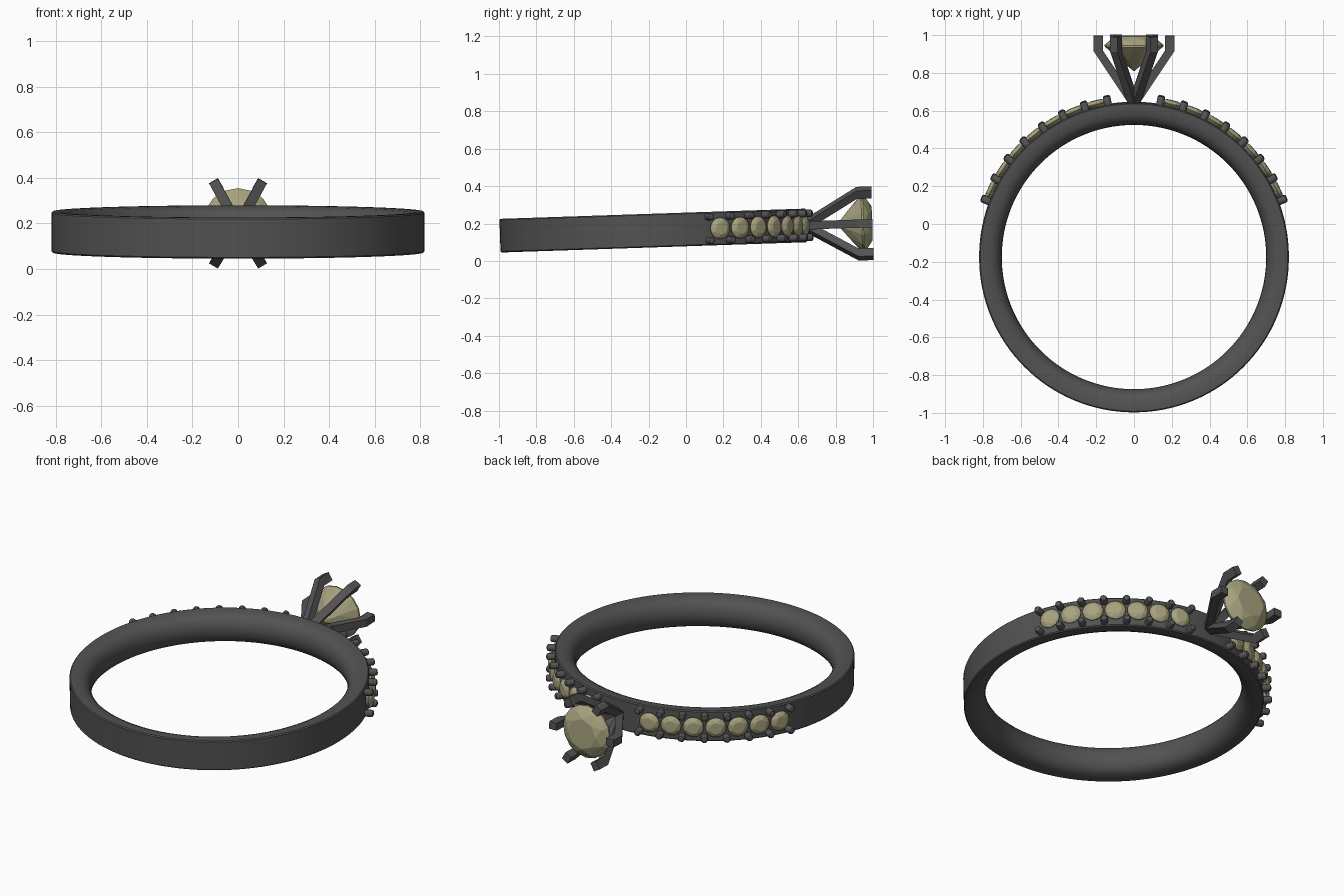
import bpy, bmesh
from math import radians, sin, cos, pi
from mathutils import Matrix, Vector

cube = bpy.data.objects.get("Cube")
if cube:
    bpy.data.objects.remove(cube)


def material(name, rgb, rough):
    m = bpy.data.materials.new(name)
    m.diffuse_color = (*rgb, 1)
    m.use_nodes = True
    node = m.node_tree.nodes["Principled BSDF"]
    node.inputs["Base Color"].default_value = (*rgb, 1)
    node.inputs["Roughness"].default_value = rough
    return m


METAL = material("dark grey metal", (0.085, 0.085, 0.085), 0.5)
STONE = material("pale yellow stone", (0.39, 0.365, 0.21), 0.4)

# The whole ring leans slightly about its centre
TILT = Matrix.Translation((0, -0.175, 0.1625)) @ Matrix.Rotation(radians(1.92), 4, 'X')


def to_mesh(bm, name, mat):
    bmesh.ops.recalc_face_normals(bm, faces=bm.faces)
    me = bpy.data.meshes.new(name)
    bm.to_mesh(me)
    bm.free()
    me.materials.append(mat)
    return me


def place(me, name, matrix, smooth=False):
    ob = bpy.data.objects.new(name, me)
    bpy.context.collection.objects.link(ob)
    ob.matrix_world = TILT @ matrix
    if smooth:
        bpy.ops.object.select_all(action='DESELECT')
        ob.select_set(True)
        bpy.context.view_layer.objects.active = ob
        bpy.ops.object.shade_smooth_by_angle(angle=radians(35))
    return ob


def outward(angle, radius, z=0):
    """Local +z points away from the ring axis, angle measured from the back."""
    return (Matrix.Rotation(-radians(angle), 4, 'Z')
            @ Matrix.Translation((0, radius, z))
            @ Matrix.Rotation(-pi / 2, 4, 'X'))


# Band: flat outside, rounded comfort-fit inside
half = [(0.82, 0.084), (0.814, 0.09), (0.785, 0.09), (0.755, 0.085),
        (0.73, 0.073), (0.712, 0.05), (0.703, 0.025)]
profile = half + [(0.70, 0)] + [(r, -z) for r, z in reversed(half)]
bm = bmesh.new()
verts = [bm.verts.new((r, 0, z)) for r, z in profile]
edges = [bm.edges.new((v, verts[i - 1])) for i, v in enumerate(verts)]
bmesh.ops.spin(bm, geom=verts + edges, cent=(0, 0, 0), axis=(0, 0, 1),
               angle=2 * pi, steps=128, use_merge=True)
bmesh.ops.remove_doubles(bm, verts=bm.verts, dist=0.0005)
place(to_mesh(bm, "band", METAL), "band", Matrix(), smooth=True)


# Brilliant-cut stone of unit girdle radius, table towards +z
def gem_mesh(name):
    bm = bmesh.new()
    rings = [(0.58, 0.33, 8, 0), (0.84, 0.2, 8, 0.5), (1, 0.03, 16, 0),
             (1, -0.03, 16, 0), (0.5, -0.5, 8, 0.5)]
    for r, z, n, shift in rings:
        for i in range(n):
            a = 2 * pi * (i + shift) / n
            bm.verts.new((r * cos(a), r * sin(a), z))
    bm.verts.new((0, 0, -0.88))
    bmesh.ops.convex_hull(bm, input=bm.verts)
    bmesh.ops.dissolve_limit(bm, angle_limit=radians(1), verts=bm.verts, edges=bm.edges)
    return to_mesh(bm, name, STONE)


gem = gem_mesh("cut_stone")
place(gem, "main_stone", outward(0, 1.12) @ Matrix.Scale(0.155, 4))


# Claw: square bar rising from the band, then straight along the stone axis
def claw_mesh():
    bm = bmesh.new()
    previous = None
    for r, z in [(0.0, 0.0), (0.19, 0.285), (0.19, 0.365)]:
        ring = [bm.verts.new((r + dx, dy, z)) for dx, dy in
                [(-0.025, -0.022), (0.025, -0.022), (0.025, 0.022), (-0.025, 0.022)]]
        if previous:
            for i in range(4):
                bm.faces.new((previous[i - 1], previous[i], ring[i], ring[i - 1]))
        else:
            bm.faces.new(ring)
        previous = ring
    bm.faces.new(previous)
    return to_mesh(bm, "claw", METAL)


claw = claw_mesh()
for i in range(6):
    place(claw, f"claw_{i + 1}", outward(0, 0.808) @ Matrix.Rotation(i * pi / 3, 4, 'Z'))


# Small bead prong: short post with a rounded tip
def bead_mesh():
    bm = bmesh.new()
    path = [(0.02, 0), (0.02, 0.06), (0.016, 0.067), (0.009, 0.07)]
    n, previous = 12, None
    for r, z in path:
        ring = [bm.verts.new((r * cos(2 * pi * i / n), r * sin(2 * pi * i / n), z))
                for i in range(n)]
        if previous:
            for i in range(n):
                bm.faces.new((previous[i - 1], previous[i], ring[i], ring[i - 1]))
        else:
            bm.faces.new(ring)
        previous = ring
    bm.faces.new(previous)
    return to_mesh(bm, "bead_prong", METAL)


bead = bead_mesh()

# Rows of shoulder stones held by paired bead prongs
STEP, START = 8.45, 9.7
for side, label in ((1, "left"), (-1, "right")):
    for k in range(8):
        angle = side * (START + STEP * k)
        for z, level in ((0.064, "upper"), (-0.064, "lower")):
            place(bead, f"{label}_{level}_prong_{k + 1}", outward(angle, 0.797, z), smooth=True)
        if k < 7:
            place(gem, f"{label}_shoulder_stone_{k + 1}",
                  outward(angle + side * STEP / 2, 0.835) @ Matrix.Scale(0.058, 4))
